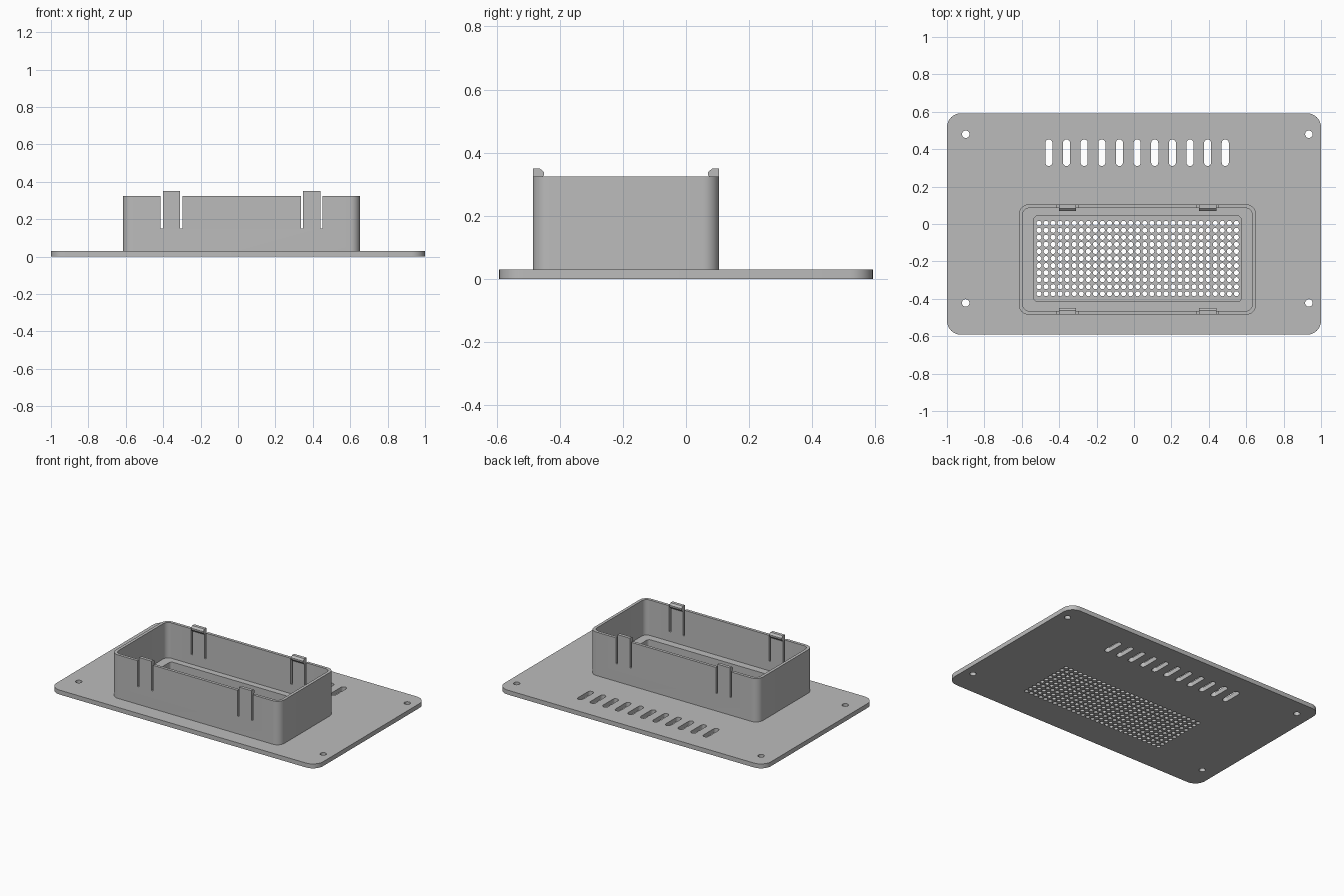
import bpy, bmesh
from math import sin, cos, pi, radians

if "Cube" in bpy.data.objects:
    bpy.data.objects.remove(bpy.data.objects["Cube"], do_unlink=True)

grey = bpy.data.materials.new("plastic_grey")
grey.use_nodes = True
GREY = (0.5, 0.5, 0.5, 1)
grey.diffuse_color = GREY
grey.node_tree.nodes["Principled BSDF"].inputs["Base Color"].default_value = GREY


def link(name, data):
    ob = bpy.data.objects.new(name, data)
    bpy.context.collection.objects.link(ob)
    return ob


def evaluated_mesh(ob):
    dg = bpy.context.evaluated_depsgraph_get()
    dg.update()
    return bpy.data.meshes.new_from_object(ob.evaluated_get(dg))


def rounded_rect(x0, x1, y0, y1, r, steps=8):
    """Outline of a rounded rectangle, counter-clockwise."""
    centres = [(x1 - r, y1 - r), (x0 + r, y1 - r), (x0 + r, y0 + r), (x1 - r, y0 + r)]
    return [(cx + r * cos((q + i / steps) * pi / 2), cy + r * sin((q + i / steps) * pi / 2))
            for q, (cx, cy) in enumerate(centres) for i in range(steps + 1)]


def circle(cx, cy, r, sides):
    return [(cx + r * cos(2 * pi * i / sides), cy + r * sin(2 * pi * i / sides))
            for i in range(sides)]


def slab(name, loops, z0, z1):
    """Extrude an outline, with the further loops as holes, from z0 to z1."""
    curve = bpy.data.curves.new(name, "CURVE")
    curve.dimensions = "2D"
    curve.fill_mode = "BOTH"
    curve.extrude = (z1 - z0) / 2
    for loop in loops:
        spline = curve.splines.new("POLY")
        spline.points.add(len(loop) - 1)
        for p, (x, y) in zip(spline.points, loop):
            p.co = (x, y, 0, 1)
        spline.use_cyclic_u = True
    temp = link(name + "_outline", curve)
    mesh = evaluated_mesh(temp)
    bpy.data.objects.remove(temp, do_unlink=True)
    bm = bmesh.new()
    bm.from_mesh(mesh)
    bmesh.ops.remove_doubles(bm, verts=bm.verts, dist=1e-5)
    bmesh.ops.translate(bm, verts=bm.verts, vec=(0, 0, (z0 + z1) / 2))
    bmesh.ops.recalc_face_normals(bm, faces=bm.faces)
    bm.to_mesh(mesh)
    bm.free()
    return link(name, mesh)


def prism(name, profile, x0, x1):
    """Extrude a (y, z) profile along x."""
    bm = bmesh.new()
    face = bm.faces.new([bm.verts.new((x0, y, z)) for y, z in profile])
    new = bmesh.ops.extrude_face_region(bm, geom=[face])["geom"]
    bmesh.ops.translate(bm, vec=(x1 - x0, 0, 0),
                        verts=[v for v in new if isinstance(v, bmesh.types.BMVert)])
    bmesh.ops.recalc_face_normals(bm, faces=bm.faces)
    mesh = bpy.data.meshes.new(name)
    bm.to_mesh(mesh)
    bm.free()
    return link(name, mesh)


BASE, LEDGE, TOP = 0.03, 0.085, 0.325
X0, X1, Y0, Y1, WALL = -0.615, 0.652, -0.485, 0.105, 0.02
SLOT_Z = 0.15

# Base plate with screw holes, vent slots and speaker grille
loops = [rounded_rect(-1, 1, -0.592, 0.592, 0.075)]
loops += [circle(x, y, 0.02, 24) for x in (-0.9, 0.935) for y in (-0.422, 0.48)]
for i in range(11):
    x = -0.455 + i * 0.0943
    loops.append(rounded_rect(x - 0.019, x + 0.019, 0.31, 0.452, 0.0188, 6))
PITCH = 0.0377
loops += [circle(-0.508 + c * PITCH, -0.373 + r * PITCH, 0.0135, 12)
          for c in range(29) for r in range(11)]
parts = [slab("base_plate", loops, 0, BASE)]

# Raised ledge framing the grille inside the housing
inner = rounded_rect(X0 + WALL, X1 - WALL, Y0 + WALL, Y1 - WALL, 0.035)
parts.append(slab("inner_ledge", [inner, rounded_rect(-0.535, 0.573, -0.415, 0.043, 0.02)],
                  BASE, LEDGE))

# Housing wall, open at the top
wall = slab("housing_wall", [rounded_rect(X0, X1, Y0, Y1, 0.052), inner], BASE, TOP)
parts.append(wall)

# Notches in the long walls, each holding a hooked snap clip
hook = [(0, SLOT_Z), (0, 0.35), (0.022, 0.35), (0.035, 0.338),
        (0.035, 0.328), (WALL, 0.312), (WALL, SLOT_Z)]
notch = [(-0.02, SLOT_Z), (-0.02, 0.4), (0.04, 0.4), (0.04, SLOT_Z)]
cutters = []
for side, edge, direction in (("front", Y0, 1), ("back", Y1, -1)):
    for hand, x in (("right", -0.356), ("left", 0.394)):
        place = lambda pts: [(edge + direction * d, z) for d, z in pts]
        cutter = prism("notch_cutter", place(notch), x - 0.058, x + 0.058)
        cutter.hide_render = True
        cutters.append(cutter)
        mod = wall.modifiers.new("notch", "BOOLEAN")
        mod.operation = "DIFFERENCE"
        mod.solver = "EXACT"
        mod.object = cutter
        parts.append(prism(f"{side}_{hand}_clip", place(hook), x - 0.046, x + 0.046))
cut_mesh = evaluated_mesh(wall)
wall.modifiers.clear()
wall.data = cut_mesh
for cutter in cutters:
    bpy.data.objects.remove(cutter, do_unlink=True)

# Colour and shading
bpy.ops.object.select_all(action="DESELECT")
for ob in parts:
    ob.data.materials.clear()
    ob.data.materials.append(grey)
    ob.select_set(True)
bpy.context.view_layer.objects.active = parts[0]
bpy.ops.object.shade_smooth_by_angle(angle=radians(35))
